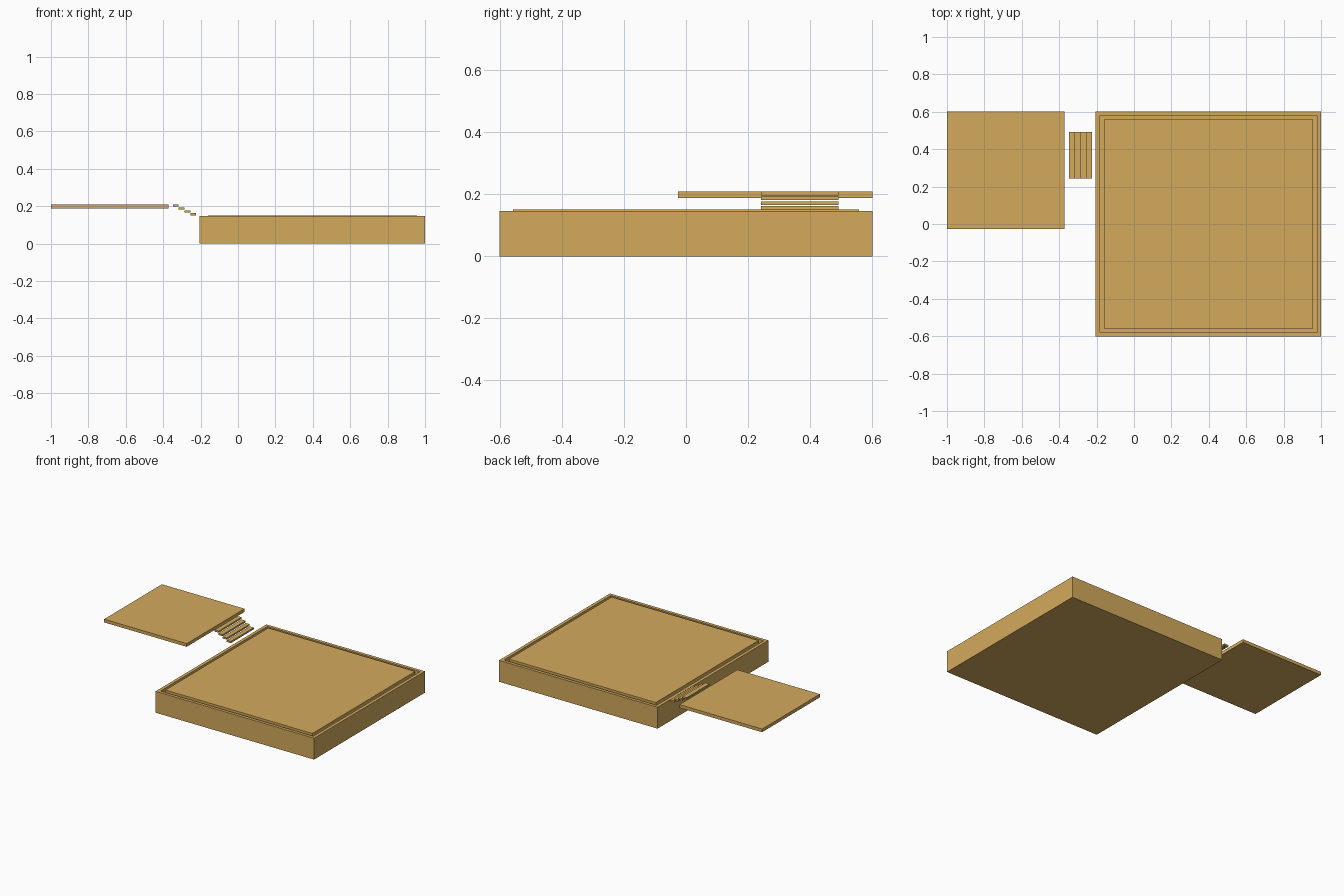
import bpy, bmesh

if "Cube" in bpy.data.objects:
    bpy.data.objects.remove(bpy.data.objects["Cube"])

tan = bpy.data.materials.new("tan")
tan.diffuse_color = (0.65, 0.40, 0.11, 1)
tan.use_nodes = True
tan.node_tree.nodes["Principled BSDF"].inputs["Base Color"].default_value = tan.diffuse_color


def finish(name, bm):
    mesh = bpy.data.meshes.new(name)
    bm.normal_update()
    bm.to_mesh(mesh)
    bm.free()
    mesh.materials.append(tan)
    obj = bpy.data.objects.new(name, mesh)
    bpy.context.collection.objects.link(obj)
    return obj


def box_mesh(lo, hi):
    bm = bmesh.new()
    bmesh.ops.create_cube(bm, size=1)
    for v in bm.verts:
        for i in range(3):
            v.co[i] = lo[i] if v.co[i] < 0 else hi[i]
    bm.normal_update()
    return bm


def sink(bm, face, inset, dz):
    """Inset a face, then extrude the inner face vertically."""
    bmesh.ops.inset_region(bm, faces=[face], thickness=inset)
    new = bmesh.ops.extrude_discrete_faces(bm, faces=[face])["faces"][0]
    bmesh.ops.translate(bm, verts=new.verts, vec=(0, 0, dz))
    bm.normal_update()
    return new


# Basin: rim, narrow channel, and raised centre slab
RIM, DEPTH = 0.147, 0.04
bm = box_mesh((-0.205, -0.602, 0), (1.0, 0.602, RIM))
top = max(bm.faces, key=lambda f: f.calc_center_median().z)
channel = sink(bm, top, 0.031, -DEPTH)
sink(bm, channel, 0.031, DEPTH + 0.004)
finish("basin", bm)

# Raised platform
finish("platform", box_mesh((-1.0, -0.026, 0.188), (-0.372, 0.602, 0.21)))

# Floating steps leading down to the basin
for i in range(4):
    x, z = -0.348 + 0.031 * i, 0.2085 - 0.0155 * i
    finish(f"step_{i + 1}", box_mesh((x, 0.242, z - 0.0115), (x + 0.031, 0.491, z)))
